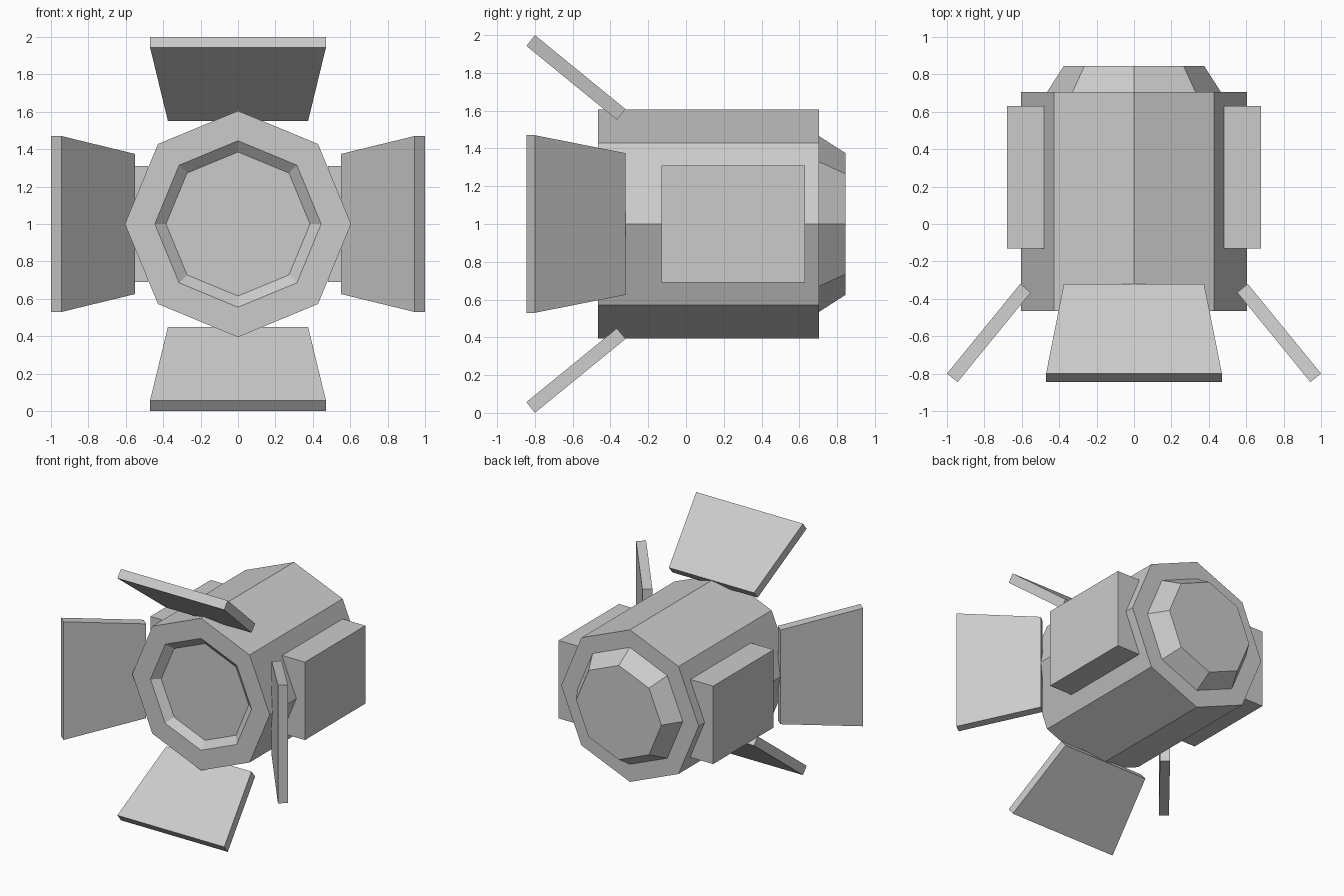
import bpy, bmesh
from math import cos, sin, pi
from mathutils import Matrix, Vector

if "Cube" in bpy.data.objects:
    bpy.data.objects.remove(bpy.data.objects["Cube"])

AXIS_Z = 1.0


def finish(bm, name):
    bmesh.ops.recalc_face_normals(bm, faces=bm.faces)
    mesh = bpy.data.meshes.new(name)
    bm.to_mesh(mesh)
    bm.free()
    obj = bpy.data.objects.new(name, mesh)
    bpy.context.collection.objects.link(obj)
    return obj


def turned(name, profile, sides=8):
    """Sweep (radius, y) points around the lamp axis and cap both ends."""
    bm = bmesh.new()
    angles = [2 * pi * i / sides for i in range(sides)]
    rings = [[bm.verts.new((r * cos(a), y, AXIS_Z + r * sin(a))) for a in angles]
             for r, y in profile]
    for a, b in zip(rings, rings[1:]):
        for i in range(sides):
            j = (i + 1) % sides
            bm.faces.new((a[i], a[j], b[j], b[i]))
    bm.faces.new(rings[0])
    bm.faces.new(rings[-1])
    return finish(bm, name)


def flap(name, angle):
    """Tapered slanted plate, built above the axis and turned around it."""
    section = [(-0.80, 1.0, 0.47), (-0.845, 0.943, 0.47),
               (-0.366, 0.552, 0.375), (-0.32, 0.608, 0.375)]  # y, height, half width
    turn = Matrix.Translation((0, 0, AXIS_Z)) @ Matrix.Rotation(angle, 4, 'Y')
    bm = bmesh.new()
    left, right = [[bm.verts.new(turn @ Vector((s * w, y, h))) for y, h, w in section]
                   for s in (-1, 1)]
    bm.faces.new(left)
    bm.faces.new(right)
    for i in range(4):
        j = (i + 1) % 4
        bm.faces.new((left[i], left[j], right[j], right[i]))
    return finish(bm, name)


def box(name, center, size):
    bm = bmesh.new()
    bmesh.ops.create_cube(bm, size=1, matrix=Matrix.Translation(center) @ Matrix.Diagonal((*size, 1)))
    return finish(bm, name)


# Octagonal housing with recessed lens and tapered back cap
turned("lamp_housing", [(0.385, -0.415), (0.445, -0.465), (0.605, -0.465),
                        (0.605, 0.705), (0.465, 0.705), (0.375, 0.845)])

# Four light-shaping flaps
for i, side in enumerate(("top", "right", "bottom", "left")):
    flap(side + "_flap", i * pi / 2)

# Side boxes
for s, side in ((1, "right"), (-1, "left")):
    box(side + "_side_box", (s * 0.58, 0.25, AXIS_Z), (0.20, 0.76, 0.62))
